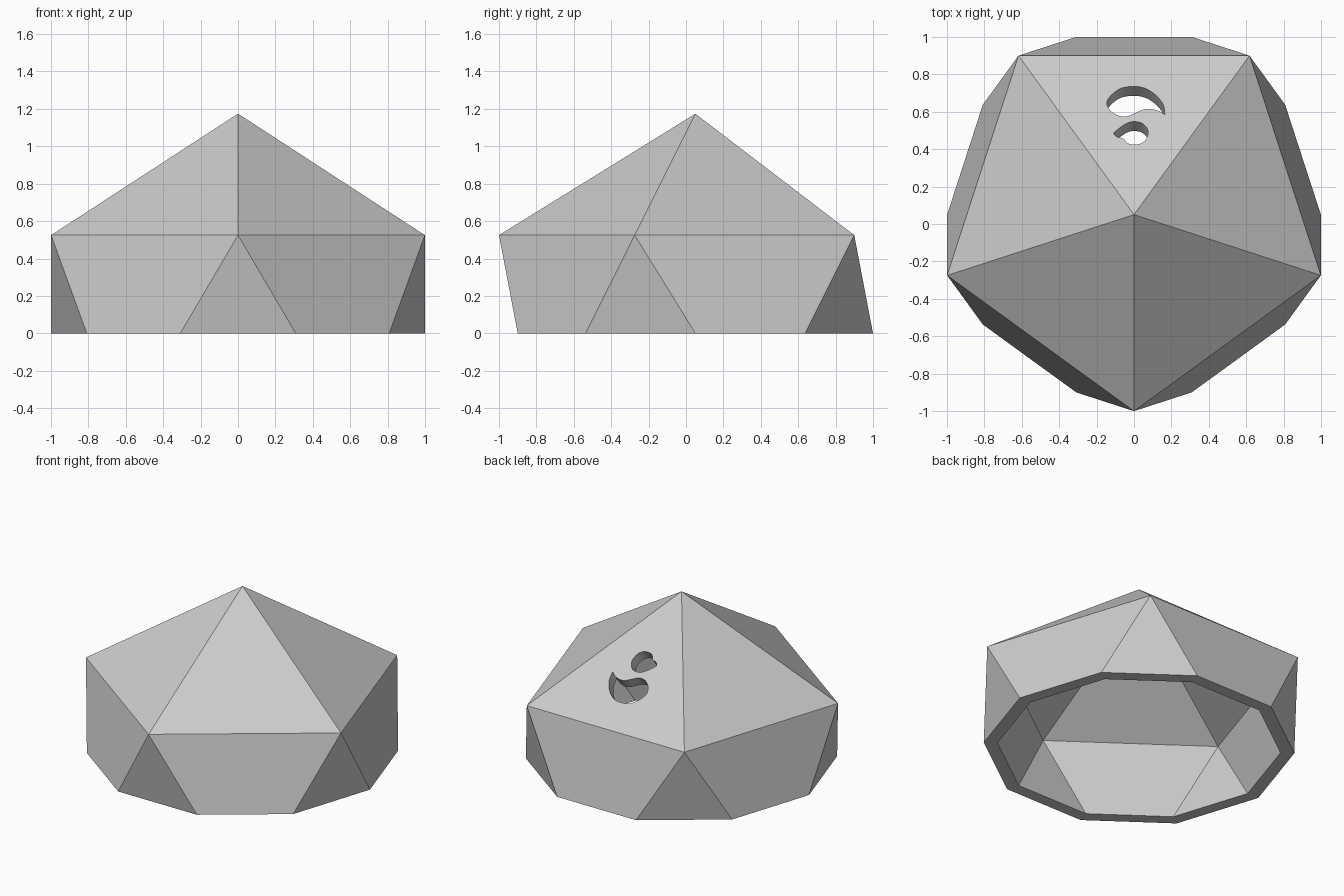
import bpy, bmesh, math
from mathutils import Vector, Matrix

cube = bpy.data.objects.get("Cube")
if cube:
    bpy.data.objects.remove(cube, do_unlink=True)

R = 1.174                        # radius of the full icosahedron
Y0 = 2 * R / math.sqrt(5) - 1    # centre of the dome in y
WALL = 0.911                     # inner size relative to outer

grey = bpy.data.materials.new("light grey")
grey.use_nodes = True
colour = (0.6, 0.6, 0.6, 1)
grey.diffuse_color = colour
grey.node_tree.nodes["Principled BSDF"].inputs["Base Color"].default_value = colour


def make_object(name, bm):
    bmesh.ops.recalc_face_normals(bm, faces=bm.faces)
    mesh = bpy.data.meshes.new(name)
    bm.to_mesh(mesh)
    bm.free()
    mesh.materials.append(grey)
    obj = bpy.data.objects.new(name, mesh)
    bpy.context.collection.objects.link(obj)
    return obj


# Hollow dome: upper half of an icosahedron, one corner facing the front
bm = bmesh.new()
bmesh.ops.create_icosphere(bm, subdivisions=1, radius=R)
corner = next(v.co for v in bm.verts if 0.1 < v.co.z < R * 0.9)
turn = -math.pi / 2 - math.atan2(corner.y, corner.x)
bmesh.ops.rotate(bm, verts=bm.verts, matrix=Matrix.Rotation(turn, 3, 'Z'))
bmesh.ops.bisect_plane(bm, geom=bm.verts[:] + bm.edges[:] + bm.faces[:],
                       plane_co=(0, 0, 0), plane_no=(0, 0, 1), clear_inner=True)
copy = bmesh.ops.duplicate(bm, geom=bm.verts[:] + bm.edges[:] + bm.faces[:])["geom"]
inner = [g for g in copy if isinstance(g, bmesh.types.BMVert)]
bmesh.ops.scale(bm, verts=inner, vec=(WALL, WALL, WALL))
bmesh.ops.reverse_faces(bm, faces=[g for g in copy if isinstance(g, bmesh.types.BMFace)])
bmesh.ops.bridge_loops(bm, edges=[e for e in bm.edges if e.is_boundary])
bmesh.ops.translate(bm, verts=bm.verts, vec=(0, Y0, 0))
dome = make_object("dome_shell", bm)

# Back roof face, which the slots pierce at right angles
back = Vector((0, math.sqrt(5) - 1, 2 * math.cos(math.radians(36)))).normalized()
ring_y = 2 * R / math.sqrt(5) * math.cos(math.radians(36))
back = Vector((0, R - R / math.sqrt(5), ring_y)).normalized()


def smooth_path(points, steps=5):
    """Rounded closed outline with a sharp tip at the first point."""
    pts = [Vector(p) for p in points]
    pts = [pts[0]] + pts + [pts[0], pts[0]]
    path = []
    for a, b, c, d in zip(pts, pts[1:], pts[2:], pts[3:]):
        for i in range(steps):
            t = i / steps
            path.append(0.5 * (2 * b + (c - a) * t + (2 * a - 5 * b + 4 * c - d) * t ** 2
                               + (3 * b - a - 3 * c + d) * t ** 3))
    return path


def cut_slot(name, outline):
    bm = bmesh.new()
    verts = []
    for p in smooth_path(outline):
        z = R - (p.y - Y0) * back.y / back.z
        verts.append(bm.verts.new(Vector((p.x, p.y, z)) + back * 0.06))
    face = bm.faces.new(verts)
    out = bmesh.ops.extrude_face_region(bm, geom=[face])["geom"]
    bmesh.ops.translate(bm, vec=back * -0.22,
                        verts=[g for g in out if isinstance(g, bmesh.types.BMVert)])
    cutter = make_object(name, bm)
    cutter.hide_render = True
    cutter.hide_set(True)
    cutter.display_type = 'WIRE'
    mod = dome.modifiers.new(name, 'BOOLEAN')
    mod.operation = 'DIFFERENCE'
    mod.solver = 'EXACT'
    mod.object = cutter


# Curled slots: a large swoosh and a small comma
cut_slot("large_slot_cutter", [
    (.165, .585), (.155, .64), (.115, .69), (.06, .725), (0, .735), (-.07, .725),
    (-.125, .685), (-.145, .645), (-.125, .605), (-.085, .58), (-.04, .575),
    (0, .59), (.045, .61), (.085, .615), (.13, .605)])
cut_slot("small_slot_cutter", [
    (-.11, .485), (-.075, .515), (-.035, .54), (0, .547), (.04, .54), (.068, .515),
    (.075, .485), (.062, .45), (.035, .43), (0, .425), (-.035, .432), (-.06, .458),
    (-.09, .465)])

# Bake the slots into the shell and drop the cutters
depsgraph = bpy.context.evaluated_depsgraph_get()
baked = bpy.data.meshes.new_from_object(dome.evaluated_get(depsgraph))
cutters = [m.object for m in dome.modifiers]
dome.modifiers.clear()
dome.data = baked
for c in cutters:
    bpy.data.objects.remove(c, do_unlink=True)
